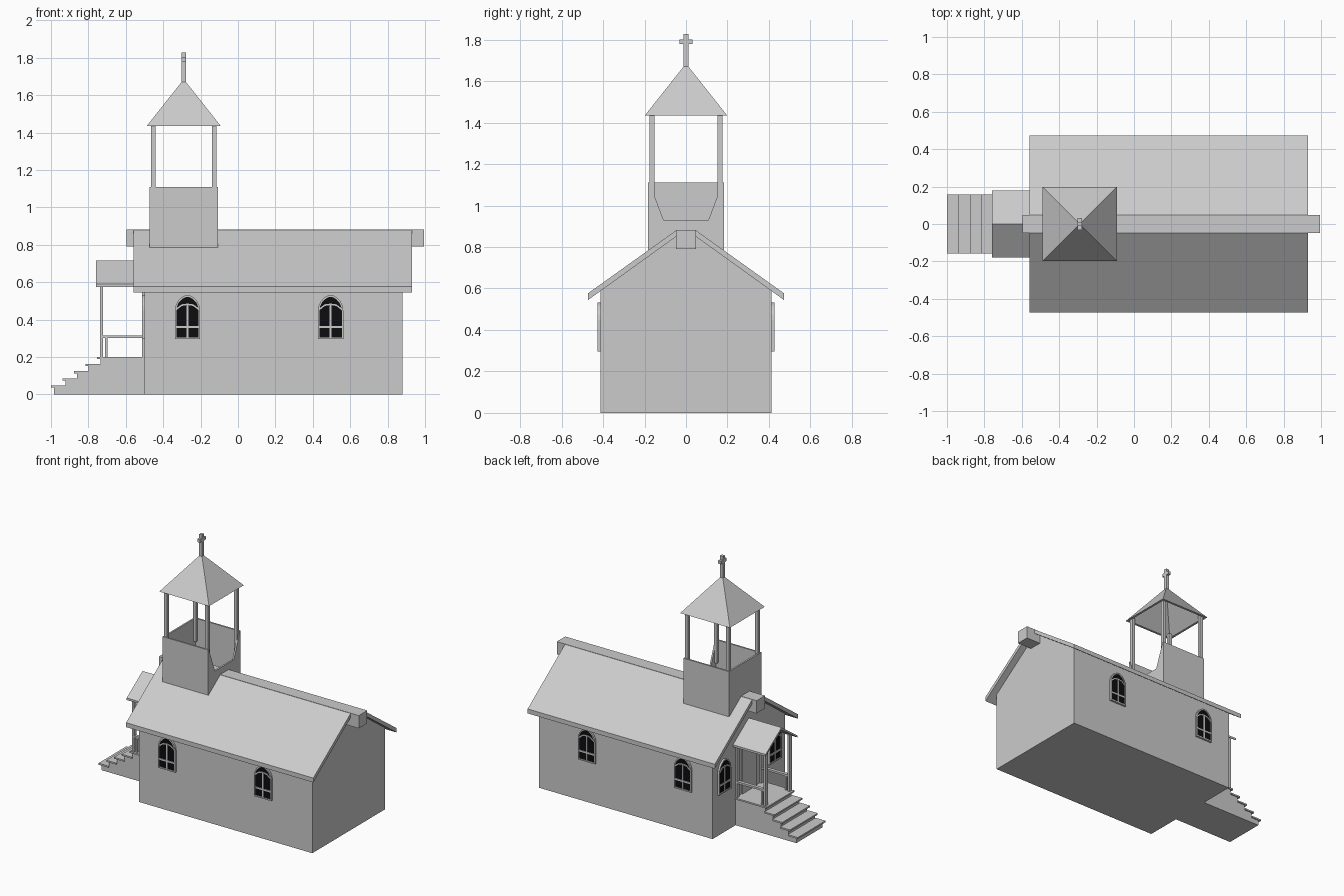
import bpy, math
from mathutils import Matrix, Vector

if "Cube" in bpy.data.objects:
    bpy.data.objects.remove(bpy.data.objects["Cube"])


def material(name, rgb):
    m = bpy.data.materials.new(name)
    m.diffuse_color = (*rgb, 1)
    m.use_nodes = True
    m.node_tree.nodes["Principled BSDF"].inputs["Base Color"].default_value = m.diffuse_color
    return m


GREY = material("plain grey", (0.6, 0.6, 0.6))
BLACK = material("dark glass", (0.004, 0.004, 0.005))


def mesh_object(name, verts, faces, mat=GREY, matrix=None):
    me = bpy.data.meshes.new(name)
    me.from_pydata([tuple(v) for v in verts], [], faces)
    me.materials.append(mat)
    if matrix:
        me.transform(matrix)
    import bmesh
    bm = bmesh.new()
    bm.from_mesh(me)
    bmesh.ops.recalc_face_normals(bm, faces=bm.faces)
    bm.to_mesh(me)
    bm.free()
    ob = bpy.data.objects.new(name, me)
    bpy.context.collection.objects.link(ob)
    return ob


def prism(name, pts, axis, a, b, mat=GREY, matrix=None):
    """Extrude a 2D outline from a to b along x (pts are y,z) or y (pts are x,z)."""
    def place(p, t):
        return (t, p[0], p[1]) if axis == 'x' else (p[0], t, p[1])
    n = len(pts)
    verts = [place(p, a) for p in pts] + [place(p, b) for p in pts]
    faces = [list(range(n)), list(range(n, 2 * n))]
    faces += [[i, (i + 1) % n, n + (i + 1) % n, n + i] for i in range(n)]
    return mesh_object(name, verts, faces, mat, matrix)


def box(name, x0, x1, y0, y1, z0, z1, mat=GREY, matrix=None):
    return prism(name, [(x0, z0), (x1, z0), (x1, z1), (x0, z1)], 'y', y0, y1, mat, matrix)


def flip(pts):
    return [(-p[0], p[1]) for p in pts]


# Main hall with gabled ends
half = [(0.412, 0), (0.412, 0.59), (0.048, 0.852)]
prism("hall", half + flip(half)[::-1], 'x', -0.5, 0.88)

# Main roof slabs and ridge beam
slab = [(0.048, 0.88), (0.472, 0.577), (0.472, 0.545), (0.048, 0.85)]
prism("roof_back", slab, 'x', -0.56, 0.93)
prism("roof_front", flip(slab), 'x', -0.56, 0.93)
box("ridge_beam", -0.595, 0.995, -0.048, 0.048, 0.79, 0.882)

# Bell tower walls, the right one notched
TX0, TX1, TY, T = -0.472, -0.108, 0.184, 0.012
TC = (TX0 + TX1) / 2
box("tower_wall_front", TX0, TX1, -TY, -TY + T, 0.785, 1.11)
box("tower_wall_back", TX0, TX1, TY - T, TY, 0.785, 1.11)
box("tower_wall_left", TX0, TX0 + T, -TY + T, TY - T, 0.785, 1.11)
notch = [(TY, 0.785), (TY, 1.11), (TY - 0.008, 1.11), (0.108, 0.93)]
prism("tower_wall_right", notch + flip(notch)[::-1], 'x', TX1 - T, TX1)

# Tower posts
for sx in (-1, 1):
    for sy in (-1, 1):
        x, y = TC + sx * 0.164, sy * 0.165
        box("tower_post", x - 0.012, x + 0.012, y - 0.012, y + 0.012, 0.95, 1.45)

# Hollow pyramid roof of the tower
corners = [(-1, -1), (1, -1), (1, 1), (-1, 1)]
pv = [(TC + r * x, r * y, 1.435) for r in (0.198, 0.182) for x, y in corners]
pv += [(TC, 0, 1.685), (TC, 0, 1.663)]
pf = []
for i in range(4):
    j = (i + 1) % 4
    pf += [[i, j, 8], [4 + j, 4 + i, 9], [j, i, 4 + i, 4 + j]]
mesh_object("tower_roof", pv, pf)

# Cross on the tower
box("cross_upright", TC - 0.011, TC + 0.011, -0.011, 0.011, 1.67, 1.827)
box("cross_arm", TC - 0.011, TC + 0.011, -0.032, 0.032, 1.778, 1.8)

# Stair and porch base, with overhanging treads
starts = [-1.0, -0.938, -0.877, -0.815, -0.753]
tops = [0.048, 0.086, 0.124, 0.162, 0.2]
side = [(-0.5, 0)]
for i, (x, z) in enumerate(zip(starts, tops)):
    side.insert(0, (x + 0.017, 0 if i == 0 else tops[i - 1] - 0.01))
    side.insert(0, (x + 0.017, z - 0.01))
side.insert(0, (-0.5, 0.19))
prism("porch_base", side, 'y', -0.15, 0.15)
for i, (x, z) in enumerate(zip(starts, tops)):
    end = starts[i + 1] + 0.017 if i < 4 else -0.5
    box("porch_deck" if i == 4 else "stair_tread", x, end, -0.158, 0.158, z - 0.011, z)

# Porch posts, rails and roof
for s in (-1, 1):
    y = s * 0.137
    box("porch_post", -0.738, -0.722, y - 0.014, y + 0.014, 0.2, 0.607)
    box("wall_post", -0.512, -0.5, y - 0.014, y + 0.014, 0.2, 0.607)
    box("porch_rail", -0.725, -0.5, y - 0.012, y + 0.012, 0.302, 0.316)
    box("rail_post", -0.71, -0.698, y - 0.008, y + 0.008, 0.2, 0.303)
    prism("porch_roof", [(0, 0.715), (s * 0.18, 0.59), (s * 0.18, 0.575), (0, 0.698)],
          'x', -0.76, -0.5)


# Pointed arch windows, built facing -y with the wall plane at y = 0
def arch(w, z0, spring, rise, n=5):
    right = [(w, z0)]
    for i in range(n):
        a = i / n * math.pi / 2
        right.append((w * math.cos(a) ** 1.2, spring + rise * math.sin(a)))
    return right + [(0, spring + rise)] + flip(right)[::-1]


def window(m):
    outer = arch(0.068, 0.295, 0.447, 0.085)
    inner = arch(0.06, 0.304, 0.447, 0.075)
    n = len(outer)
    rings = [(outer, 0.0), (outer, -0.014), (inner, -0.014), (inner, 0.0)]
    verts = [(p[0], y, p[1]) for ring, y in rings for p in ring]
    faces = [[k * n + i, k * n + (i + 1) % n, (k + 1) % 4 * n + (i + 1) % n, (k + 1) % 4 * n + i]
             for k in range(4) for i in range(n)]
    mesh_object("window_frame", verts, faces, GREY, m)
    prism("window_glass", inner, 'y', -0.008, 0.0, BLACK, m)
    box("window_mullion", -0.005, 0.005, -0.013, -0.004, 0.3, 0.478, GREY, m)
    box("window_crossbar", -0.062, 0.062, -0.013, -0.004, 0.354, 0.366, GREY, m)
    for s in (-1, 1):
        bar = [(s * 0.06, 0.45), (s * 0.03, 0.473), (0, 0.478),
               (0, 0.486), (s * 0.032, 0.481), (s * 0.06, 0.46)]
        prism("window_tracery", bar, 'y', -0.013, -0.004, GREY, m)


for x in (-0.27, 0.495):
    window(Matrix.Translation((x, -0.412, 0)))
    window(Matrix.Translation((x, 0.412, 0)) @ Matrix.Rotation(math.pi, 4, 'Z'))
for y in (-0.287, 0.287):
    window(Matrix.Translation((-0.5, y, 0)) @ Matrix.Rotation(-math.pi / 2, 4, 'Z'))

# Entrance door plate
box("door", -0.507, -0.5, -0.08, 0.08, 0.2, 0.53)
